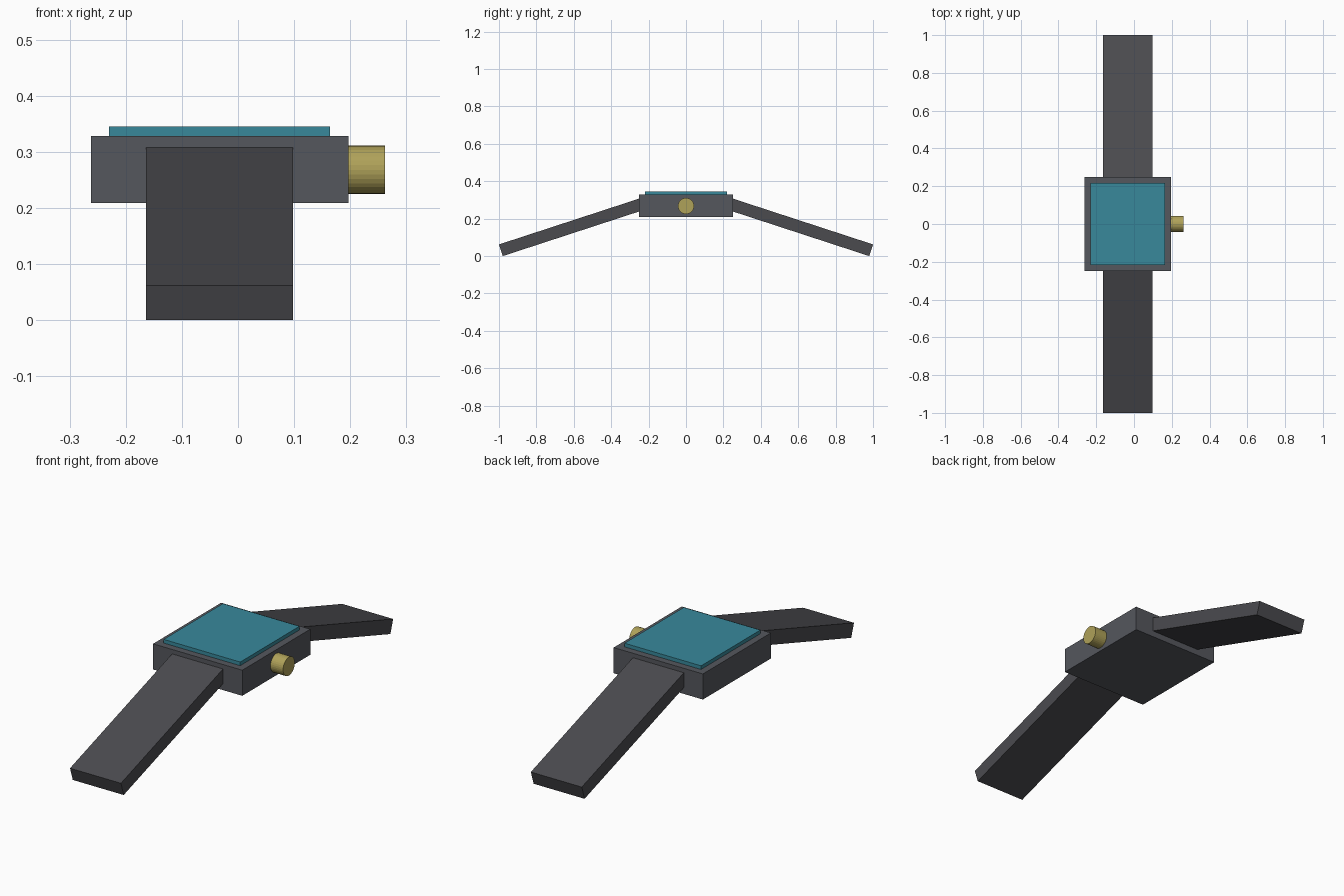
import bpy, math
from mathutils import Matrix, Vector

if "Cube" in bpy.data.objects:
    bpy.data.objects.remove(bpy.data.objects["Cube"])


def material(name, rgb):
    m = bpy.data.materials.new(name)
    m.diffuse_color = (*rgb, 1)
    m.use_nodes = True
    m.node_tree.nodes["Principled BSDF"].inputs["Base Color"].default_value = m.diffuse_color
    return m


CASE = material("case_grey", (0.09, 0.095, 0.11))
STRAP = material("strap_grey", (0.07, 0.07, 0.078))
SCREEN = material("screen_teal", (0.04, 0.25, 0.33))
BRASS = material("crown_brass", (0.43, 0.36, 0.10))


def box(name, lo, hi, mat):
    lo, hi = Vector(lo), Vector(hi)
    bpy.ops.mesh.primitive_cube_add(size=1)
    ob = bpy.context.object
    ob.name = name
    ob.data.transform(Matrix.Translation((lo + hi) / 2) @ Matrix.Diagonal((*(hi - lo), 1)))
    ob.data.materials.append(mat)
    return ob


# Watch body and display
box("case", (-0.262, -0.25, 0.209), (0.197, 0.25, 0.328), CASE)
box("screen", (-0.23, -0.218, 0.315), (0.164, 0.218, 0.345), SCREEN)

# Straps slope down from the case; the outer top edge is the pivot
LENGTH, THICK, TILT = 0.80, 0.0655, math.radians(18.1)
for name, turn in (("front_strap", 0), ("back_strap", 1)):
    ob = box(name, (-0.164, 0, -THICK), (0.098, LENGTH, 0), STRAP)
    ob.data.transform(Matrix.Translation((0, -1, 0.0623)) @ Matrix.Rotation(TILT, 4, 'X'))
    if turn:
        ob.data.transform(Matrix.Diagonal((1, -1, 1, 1)))
        ob.data.flip_normals()

# Crown on the right side
bpy.ops.mesh.primitive_cylinder_add(vertices=32, radius=0.043, depth=0.085,
                                    location=(0.2195, 0, 0.268),
                                    rotation=(0, math.pi / 2, 0))
crown = bpy.context.object
crown.name = "crown"
crown.data.materials.append(BRASS)
